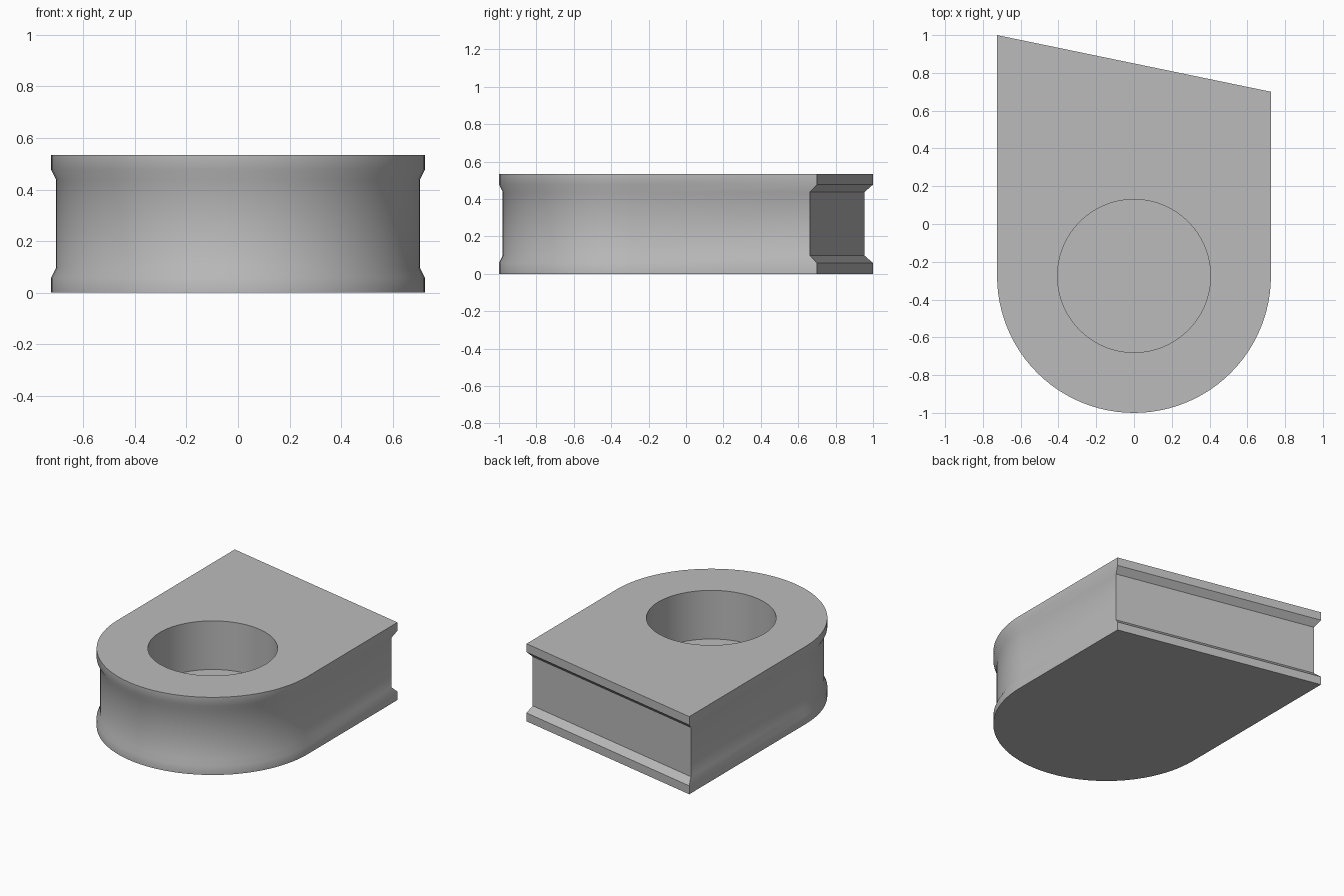
import bpy
import bmesh
from math import cos, sin, pi, radians

cube = bpy.data.objects.get("Cube")
if cube:
    bpy.data.objects.remove(cube, do_unlink=True)

RADIUS, CENTRE_Y, HEIGHT = 0.725, -0.275, 0.535
HOLE_RADIUS, HOLE_FLOOR = 0.405, 0.2
ARC_STEPS, HOLE_STEPS = 48, 96

grey = bpy.data.materials.new("plain_grey")
grey.use_nodes = True
colour = (0.5, 0.5, 0.5, 1)
grey.diffuse_color = colour
grey.node_tree.nodes["Principled BSDF"].inputs["Base Color"].default_value = colour


def outline(bm, z, side_inset, back_inset):
    """Round-fronted outline with a slanted back edge."""
    r = RADIUS - side_inset
    slope = 0.3 / (2 * RADIUS)
    points = [(x, 0.85 - slope * x - back_inset) for x in (r, -r)]
    for i in range(ARC_STEPS + 1):
        a = pi + pi * i / ARC_STEPS
        points.append((r * cos(a), CENTRE_Y + r * sin(a)))
    return [bm.verts.new((x, y, z)) for x, y in points]


def circle(bm, z):
    turn = [2 * pi * i / HOLE_STEPS for i in range(HOLE_STEPS)]
    return [bm.verts.new((HOLE_RADIUS * cos(a), CENTRE_Y + HOLE_RADIUS * sin(a), z))
            for a in turn]


def bridge(bm, low, high):
    for i in range(len(low)):
        j = (i + 1) % len(low)
        bm.faces.new((low[i], low[j], high[j], high[i]))


def loop_edges(bm, ring):
    return [bm.edges.get((v, ring[i - 1])) for i, v in enumerate(ring)]


bm = bmesh.new()

# Outer wall with a shallow waist between two rims
profile = [(0, 0), (0.058, 0), (0.098, 1), (HEIGHT - 0.098, 1),
           (HEIGHT - 0.058, 0), (HEIGHT, 0)]
rings = [outline(bm, z, 0.02 * k, 0.042 * k) for z, k in profile]
for low, high in zip(rings, rings[1:]):
    bridge(bm, low, high)
bm.faces.new(rings[0][::-1])

# Blind round pocket
floor, rim = circle(bm, HOLE_FLOOR), circle(bm, HEIGHT)
bridge(bm, rim, floor)
bm.faces.new(floor)

# Top face around the pocket
bmesh.ops.triangle_fill(bm, use_beauty=True, normal=(0, 0, 1),
                        edges=loop_edges(bm, rings[-1]) + loop_edges(bm, rim))
bmesh.ops.recalc_face_normals(bm, faces=bm.faces)

mesh = bpy.data.meshes.new("pocketed_block")
bm.to_mesh(mesh)
bm.free()
mesh.materials.append(grey)
block = bpy.data.objects.new("pocketed_block", mesh)
bpy.context.collection.objects.link(block)

# Smooth curved walls, crisp rims and back grooves
bpy.ops.object.select_all(action="DESELECT")
block.select_set(True)
bpy.context.view_layer.objects.active = block
bpy.ops.object.shade_smooth_by_angle(angle=radians(32))
